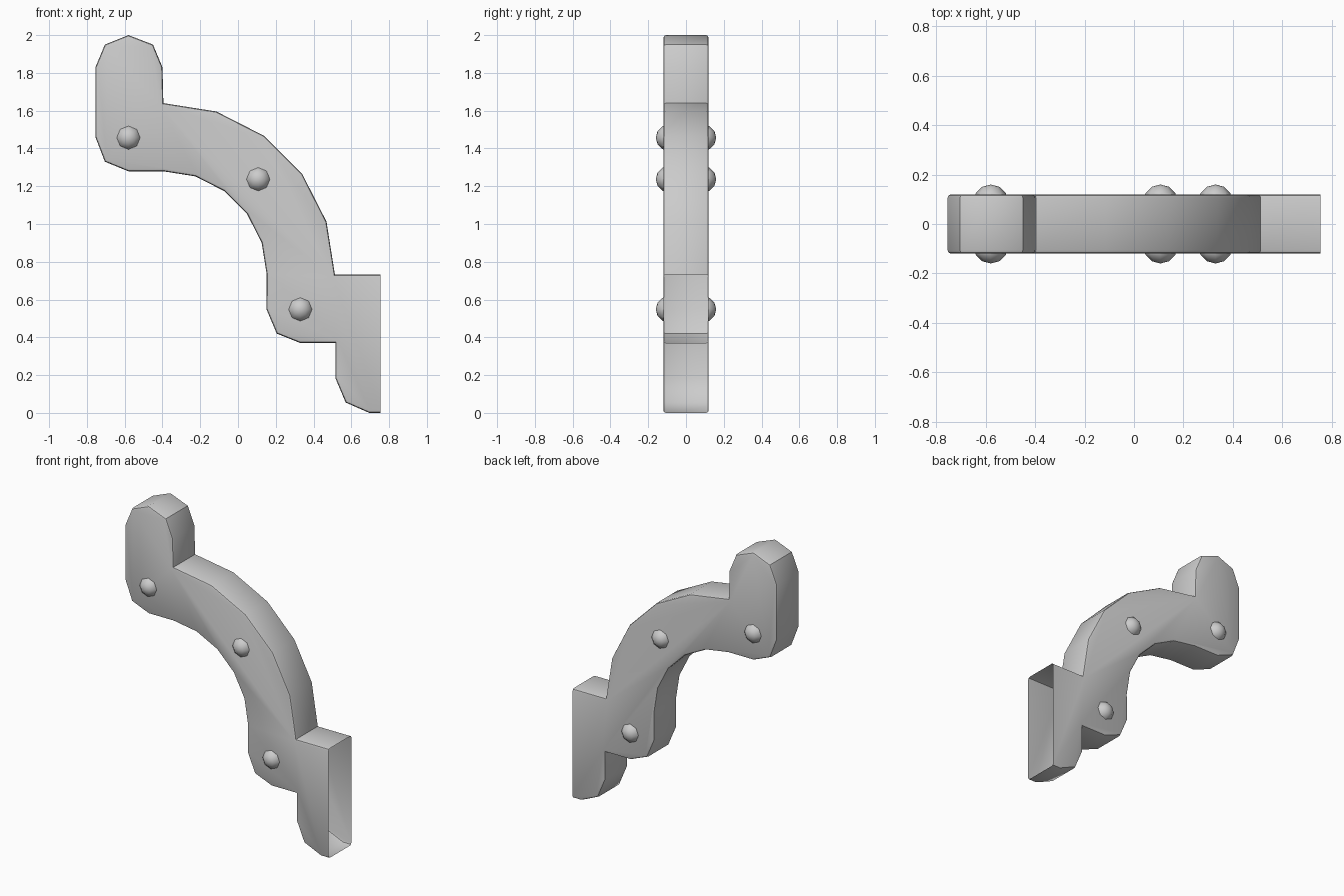
import bpy, bmesh, math
from mathutils import Vector

if "Cube" in bpy.data.objects:
    bpy.data.objects.remove(bpy.data.objects["Cube"])

HALF = 0.12      # half thickness
END = 0.755      # open end plane


def add_object(name, bm):
    mesh = bpy.data.meshes.new(name)
    bm.to_mesh(mesh)
    bm.free()
    obj = bpy.data.objects.new(name, mesh)
    bpy.context.collection.objects.link(obj)
    bpy.ops.object.select_all(action='DESELECT')
    obj.select_set(True)
    bpy.context.view_layer.objects.active = obj
    bpy.ops.object.shade_smooth_by_angle(angle=math.radians(40))
    return obj


def arc(r, start, stop, steps):
    # points around the centre shared by both sides of the curved arm
    out = []
    for i in range(steps + 1):
        a = math.radians(start + (stop - start) * i / steps)
        out.append((-0.395 + r * math.cos(a), 0.732 + r * math.sin(a)))
    return out


# Bracket outline in x, z, running past the open end so it can be trimmed
outline = [(-0.755, 1.46), (-0.755, 1.83), (-0.705, 1.95), (-0.58, 2.0),
           (-0.45, 1.95), (-0.40, 1.83)]
outline += arc(0.908, 90, 0, 5)
outline += [(0.85, 0.732), (0.85, 0.0), (0.695, 0.0), (0.57, 0.055),
            (0.515, 0.185), (0.515, 0.37), (0.33, 0.37), (0.205, 0.42),
            (0.15, 0.55)]
outline += arc(0.547, 0, 90, 5)
outline += [(-0.58, 1.279), (-0.705, 1.33)]

# Bracket shell: extrude, soften both rims, then cut the end open
bm = bmesh.new()
face = bm.faces.new([bm.verts.new((x, -HALF, z)) for x, z in outline])
ext = bmesh.ops.extrude_face_region(bm, geom=[face], use_keep_orig=True)
moved = [v for v in ext['geom'] if isinstance(v, bmesh.types.BMVert)]
bmesh.ops.translate(bm, verts=moved, vec=(0, 2 * HALF, 0))
bmesh.ops.recalc_face_normals(bm, faces=bm.faces)
rims = [e for e in bm.edges
        if abs(e.verts[0].co.y - e.verts[1].co.y) < 1e-5]
bmesh.ops.bevel(bm, geom=rims, offset=0.014, segments=2, profile=0.5,
                affect='EDGES')
bmesh.ops.bisect_plane(bm, geom=bm.verts[:] + bm.edges[:] + bm.faces[:],
                       plane_co=(END, 0, 0), plane_no=(1, 0, 0),
                       clear_outer=True)
add_object("bracket", bm)

# Rivet domes on both sides
for i, (x, z) in enumerate([(-0.58, 1.457), (0.107, 1.237), (0.33, 0.548)]):
    for side, label in ((-1, "front"), (1, "back")):
        bm = bmesh.new()
        bmesh.ops.create_uvsphere(bm, u_segments=8, v_segments=6, radius=0.07)
        turn = Vector((0, 0, 1)).rotation_difference(Vector((0, side, 0)))
        bmesh.ops.transform(bm, matrix=turn.to_matrix().to_4x4(), verts=bm.verts)
        bmesh.ops.translate(bm, verts=bm.verts, vec=(x, side * 0.09, z))
        bmesh.ops.bisect_plane(bm, geom=bm.verts[:] + bm.edges[:] + bm.faces[:],
                               plane_co=(0, side * 0.117, 0),
                               plane_no=(0, -side, 0), clear_outer=True)
        add_object(f"rivet_{label}_{i + 1}", bm)
